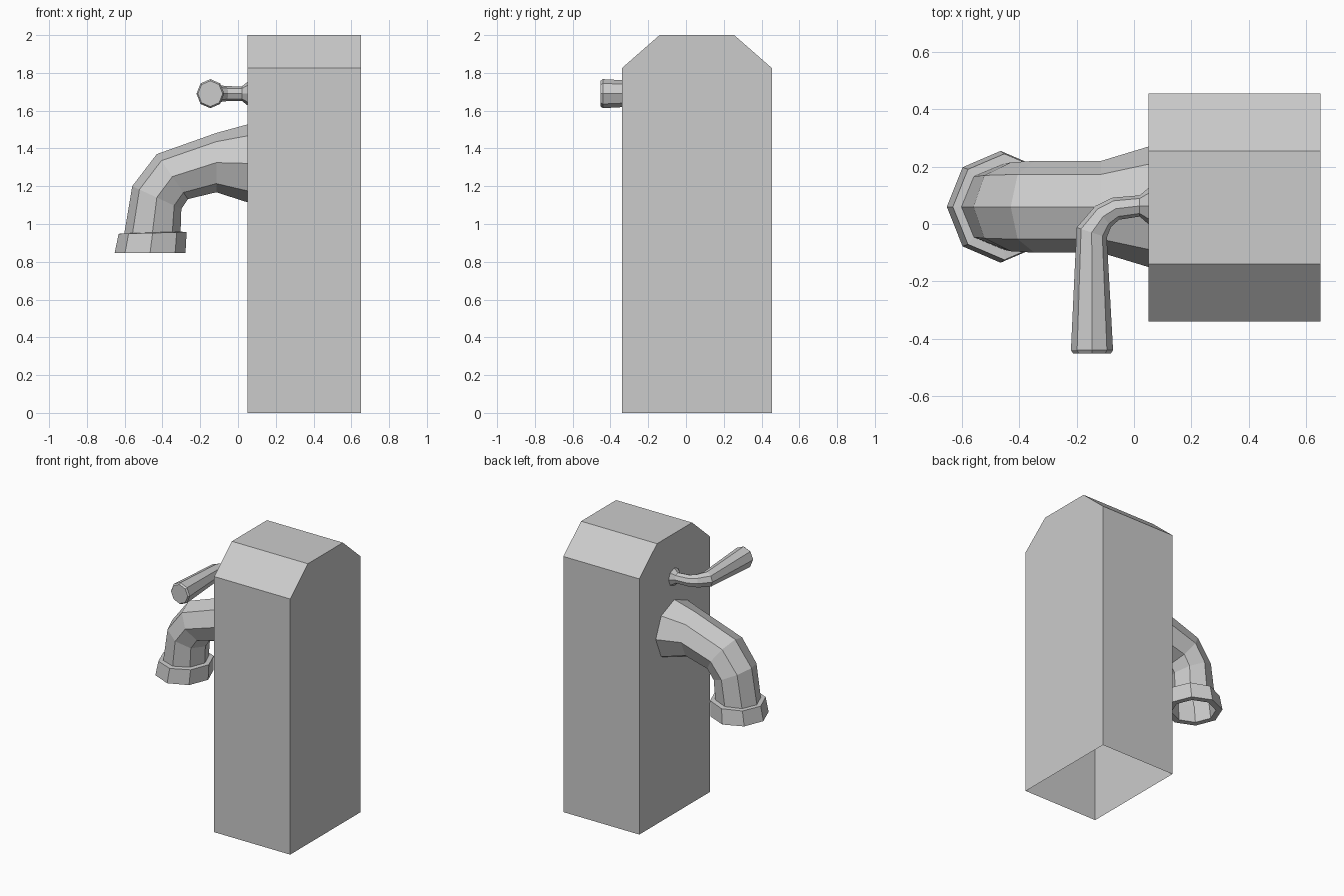
import bpy, bmesh, math
from mathutils import Vector

if "Cube" in bpy.data.objects:
    bpy.data.objects.remove(bpy.data.objects["Cube"])


def make_object(name, bm):
    bmesh.ops.recalc_face_normals(bm, faces=bm.faces)
    mesh = bpy.data.meshes.new(name)
    bm.to_mesh(mesh)
    bm.free()
    obj = bpy.data.objects.new(name, mesh)
    bpy.context.collection.objects.link(obj)
    return obj


def loft(name, rings, side, cap_end=False, sides=8):
    """Skin octagonal rings; each is (outer point, inner point, half width)."""
    bm = bmesh.new()
    loops = []
    for outer, inner, width in rings:
        a, b = Vector(outer), Vector(inner)
        centre, u = (a + b) / 2, (a - b) / 2
        loops.append([bm.verts.new(centre + u * math.cos(t) + side * width * math.sin(t))
                      for t in (2 * math.pi * i / sides for i in range(sides))])
    for lo, hi in zip(loops, loops[1:]):
        for i in range(sides):
            j = (i + 1) % sides
            bm.faces.new((lo[i], lo[j], hi[j], hi[i]))
    if cap_end:
        bm.faces.new(loops[-1])
    return make_object(name, bm)


# Post: chamfered profile extruded along x, open underneath
profile = [(-0.34, 0), (-0.34, 1.825), (-0.14, 2), (0.255, 2), (0.455, 1.825), (0.455, 0)]
bm = bmesh.new()
left = [bm.verts.new((0.05, y, z)) for y, z in profile]
right = [bm.verts.new((0.65, y, z)) for y, z in profile]
bm.faces.new(left)
bm.faces.new(right)
for i in range(len(profile) - 1):
    bm.faces.new((left[i], left[i + 1], right[i + 1], right[i]))
make_object("post", bm)

# Spout: bent tube with a collar and hollow mouth, in the plane y = 0.06
spout = [  # outer x, z, inner x, z, half width
    (0.05, 1.527, 0.05, 1.115, 0.21),
    (-0.115, 1.482, -0.115, 1.168, 0.16),
    (-0.43, 1.37, -0.265, 1.132, 0.16),
    (-0.56, 1.20, -0.30, 1.08, 0.155),
    (-0.602, 0.95, -0.304, 0.96, 0.15),
    (-0.632, 0.948, -0.272, 0.957, 0.185),
    (-0.653, 0.847, -0.278, 0.847, 0.195),
    (-0.612, 0.847, -0.318, 0.847, 0.15),
    (-0.597, 0.96, -0.309, 0.97, 0.143),
]
loft("spout", [((ax, 0.06, az), (bx, 0.06, bz), w) for ax, az, bx, bz, w in spout],
     Vector((0, 1, 0)))

# Handle: lever leaving the post and bending towards the front, at z = 1.69
handle = [  # outer x, y, inner x, y, half width
    (0.05, 0.125, 0.05, 0.0, 0.062),
    (0.02, 0.10, 0.02, 0.026, 0.038),
    (-0.075, 0.092, -0.052, 0.015, 0.04),
    (-0.135, 0.063, -0.08, -0.01, 0.046),
    (-0.20, -0.012, -0.095, -0.047, 0.054),
    (-0.22, -0.44, -0.073, -0.44, 0.077),
    (-0.212, -0.452, -0.081, -0.452, 0.068),
]
loft("handle", [((ax, ay, 1.69), (bx, by, 1.69), w) for ax, ay, bx, by, w in handle],
     Vector((0, 0, 1)), cap_end=True)
